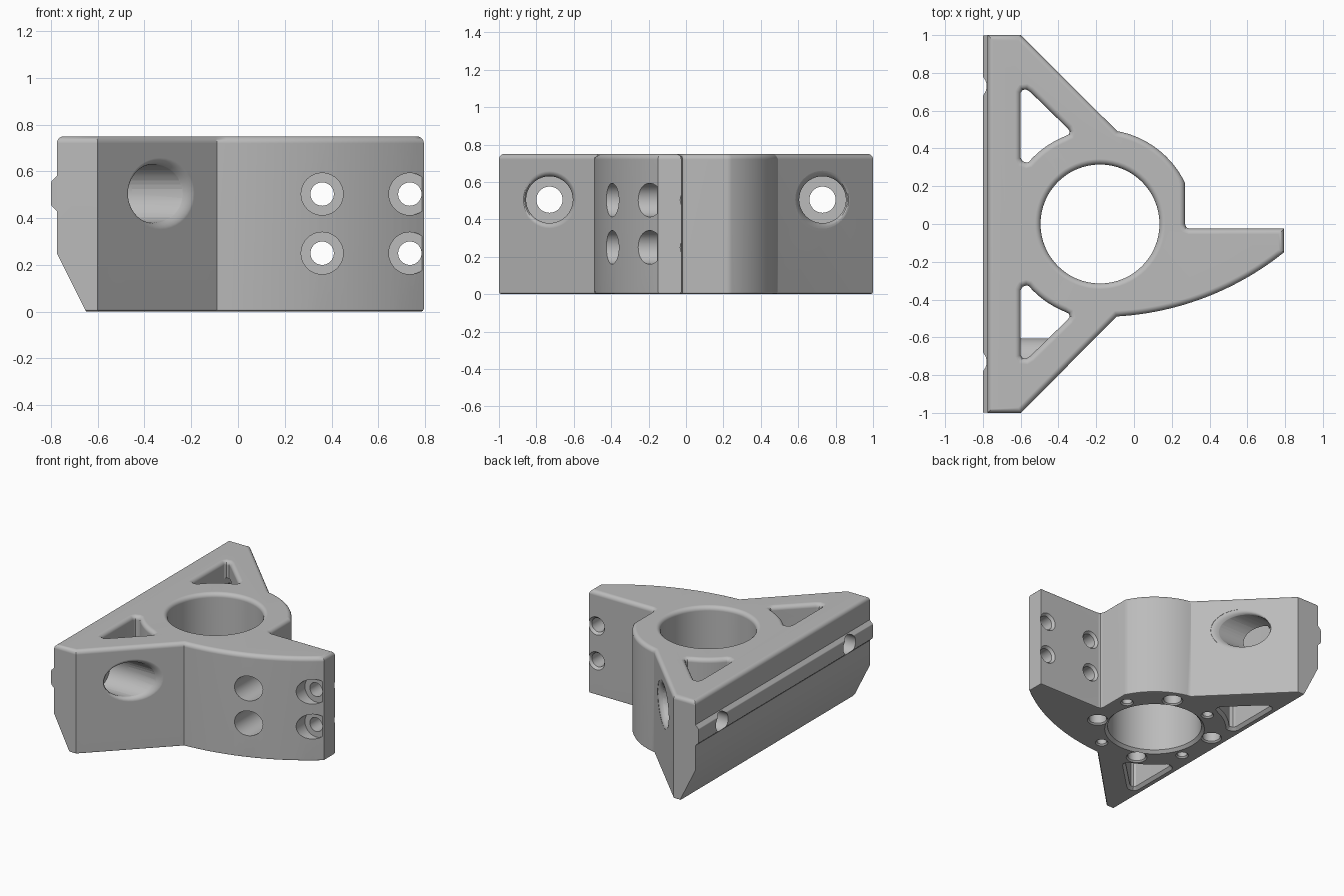
import bpy, bmesh, math
from math import sin, cos, pi, radians, sqrt
from mathutils import Vector

if "Cube" in bpy.data.objects:
    bpy.data.objects.remove(bpy.data.objects["Cube"])

grey = bpy.data.materials.new("light_grey")
grey.use_nodes = True
grey.diffuse_color = (0.5, 0.5, 0.5, 1)
grey.node_tree.nodes["Principled BSDF"].inputs["Base Color"].default_value = (0.5, 0.5, 0.5, 1)

TOP, FILLET = 0.75, 0.03
CENTRE = (-0.18, 0)
DIAG = 1 / sqrt(2)


def loft(name, loops):
    """Closed solid through matching loops of 3D points, capped at both ends."""
    bm = bmesh.new()
    rows = [[bm.verts.new(p) for p in loop] for loop in loops]
    n = len(rows[0])
    for a, b in zip(rows, rows[1:]):
        for i in range(n):
            j = (i + 1) % n
            bm.faces.new((a[i], a[j], b[j], b[i]))
    bm.faces.new(rows[0][::-1])
    bm.faces.new(rows[-1])
    bmesh.ops.recalc_face_normals(bm, faces=bm.faces[:])
    mesh = bpy.data.meshes.new(name)
    bm.to_mesh(mesh)
    bm.free()
    mesh.materials.append(grey)
    ob = bpy.data.objects.new(name, mesh)
    bpy.context.collection.objects.link(ob)
    return ob


def arc(centre, radius, start, end, steps):
    angles = [radians(start + (end - start) * i / steps) for i in range(steps + 1)]
    return [(centre[0] + radius * cos(a), centre[1] + radius * sin(a)) for a in angles]


def offset(points, d):
    """Grow a counter-clockwise outline by d with mitred corners."""
    pts = [Vector(p) for p in points]
    out = []
    for i, p in enumerate(pts):
        a = (p - pts[i - 1]).normalized()
        b = (pts[(i + 1) % len(pts)] - p).normalized()
        na, nb = Vector((a.y, -a.x)), Vector((b.y, -b.x))
        out.append(p + (na + nb) * (d / (1 + na.dot(nb))))
    return out


def prism(name, points, profile):
    return loft(name, [[(p.x, p.y, z) for p in offset(points, d)] for d, z in profile])


def bore(name, origin, axis, steps, sides=40):
    """Round cutter along an axis from (radius, distance) steps."""
    axis = Vector(axis)
    u = axis.orthogonal().normalized()
    v = axis.cross(u)
    return loft(name, [[Vector(origin) + axis * d + (u * cos(2 * pi * i / sides)
                        + v * sin(2 * pi * i / sides)) * r for i in range(sides)]
                       for r, d in steps])


def combine(target, tool, operation="DIFFERENCE"):
    mod = target.modifiers.new("combine", "BOOLEAN")
    mod.operation, mod.object, mod.solver = operation, tool, "EXACT"
    bpy.context.view_layer.objects.active = target
    bpy.ops.object.modifier_apply(modifier=mod.name)
    bpy.data.objects.remove(tool)


# Main body: two arms, round hub and a curved fin
outline = [(-0.775, -1), (-0.6, -1)]
R, CY = 1.558, 1.066
first, last = math.degrees(math.asin(0.09 / R)), math.degrees(math.asin(0.975 / R))
outline += arc((CENTRE[0], CY), R, first - 90, last - 90, 24)
outline += [(0.795, -0.025), (0.295, -0.025), (0.277, -0.018), (0.27, 0)]
outline += arc(CENTRE, 0.5, 26, 79.5, 16)
outline += [(-0.6, 1), (-0.775, 1)]
quarter = [radians(18 * i) for i in range(6)]
round_top = [(FILLET * (1 - cos(a)), TOP - FILLET + FILLET * sin(a)) for a in quarter]
body = prism("bracket_body", outline,
             [(-0.012, 0), (-0.004, 0.004), (0, 0.012)] + [(-d, z) for d, z in round_top])

# Sloping lower rear edge
slope = [(-0.825, 0.35), (-0.6, -0.1), (-0.9, -0.1), (-0.9, 0.35)]
combine(body, loft("rear_slope", [[(x, y, z) for x, z in slope] for y in (-1.1, 1.1)]))

# Locating rail along the rear
rail = [(-0.74, 0.43), (-0.775, 0.43), (-0.797, 0.452), (-0.8, 0.46),
        (-0.8, 0.55), (-0.797, 0.558), (-0.775, 0.58), (-0.74, 0.58)]
combine(body, loft("rear_rail", [[(x, y, z) for x, z in rail] for y in (-0.998, 0.998)]), "UNION")

# Hub bore and the two triangular windows, with eased rims
eased = [(0.03, -0.01), (0.02, 0), (0, 0.02)] + round_top + [(FILLET, TOP + 0.02)]
combine(body, prism("hub_bore", arc(CENTRE, 0.315, 0, 354.375, 63), eased))
window = [(-0.6, 0.695), (-0.6, 0.35), (-0.59, 0.332), (-0.57, 0.325)]
window += arc(CENTRE, 0.5, 139, 112, 9)
window += [(-0.345, 0.475), (-0.34, 0.49), (-0.35, 0.505),
           (-0.55, 0.7), (-0.57, 0.712), (-0.59, 0.71)]
combine(body, prism("left_window", window, eased))
combine(body, prism("right_window", [(x, -y) for x, y in window[::-1]], eased))

# Mounting holes through the arms, with rounded mouths on the slanted faces
for side in (1, -1):
    y, z = 0.73 * side, 0.505
    combine(body, bore("arm_hole", (-0.9, y, z), (1, 0, 0),
                       [(0.07, 0), (0.07, 0.3), (0.125, 0.3), (0.125, 1.2)]))
    rings = []
    for d, t in [(0.03, -0.02), (0.03, 0)] + [(0.03 * (1 - sin(a)) - 0.001, 0.03 * (1 - cos(a)))
                                              for a in quarter[1:]]:
        ring = []
        for i in range(40):
            a = 2 * pi * i / 40
            e = (0.125 / DIAG + d) * cos(a) * DIAG
            ring.append((-0.33 - t / DIAG + e, (0.73 - e) * side, z + (0.125 + d) * sin(a)))
        rings.append(ring)
    combine(body, loft("arm_hole_mouth", rings))

# Four counterbored holes through the fin
for x in (0.36, 0.735):
    for z in (0.25, 0.503):
        combine(body, bore("fin_hole", (x, -0.8, z), (0, 1, 0),
                           [(0.09, 0), (0.09, 0.645), (0.05, 0.645), (0.05, 0.757),
                            (0.065, 0.775), (0.065, 0.8)]))

# Ring of blind holes under the hub, alternating large and small
for i in range(8):
    a = radians(22.5 + 45 * i)
    r = 0.06 if i % 2 else 0.033
    combine(body, bore("underside_hole", (CENTRE[0] + 0.4 * cos(a), 0.4 * sin(a), -0.02),
                       (0, 0, 1), [(r + 0.01, 0), (r + 0.01, 0.02), (r, 0.03), (r, 0.22)], 24))

# Smooth rounded surfaces while keeping flats flat
bpy.ops.object.select_all(action="DESELECT")
body.select_set(True)
bpy.context.view_layer.objects.active = body
bpy.ops.object.shade_smooth_by_angle(angle=radians(30))
weighted = body.modifiers.new("flat_normals", "WEIGHTED_NORMAL")
weighted.keep_sharp = True
